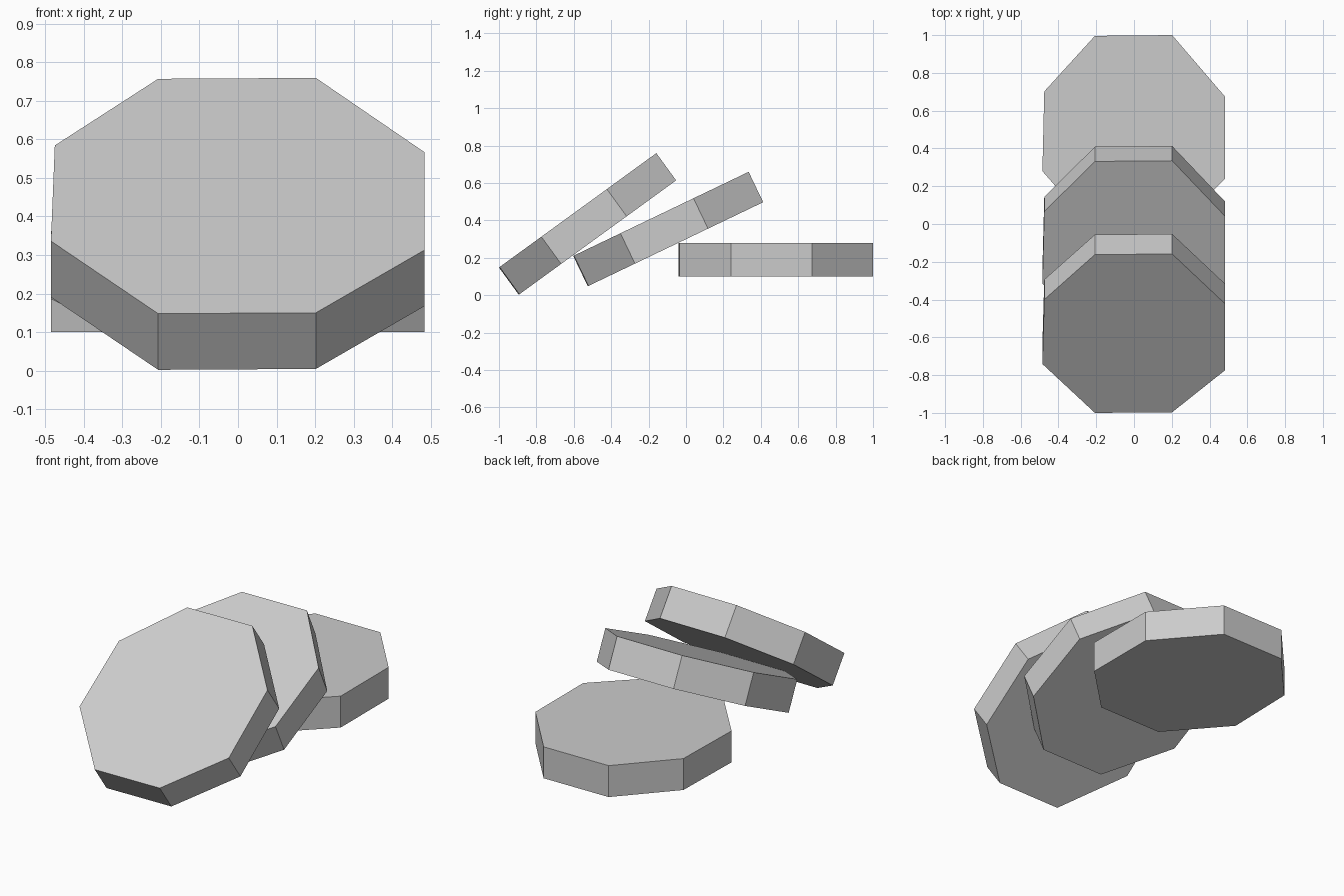
import bpy, bmesh, math

default = bpy.data.objects.get("Cube")
if default:
    bpy.data.objects.remove(default, do_unlink=True)

# Plain grey material
grey = bpy.data.materials.new("plain_grey")
grey.use_nodes = True
colour = (0.6, 0.6, 0.6, 1)
grey.diffuse_color = colour
grey.node_tree.nodes["Principled BSDF"].inputs["Base Color"].default_value = colour

# Slightly uneven octagon, measured from its front edge
OUTLINE = [(-0.207, 0), (0.202, 0.004), (0.483, 0.28), (0.483, 0.713),
           (0.202, 1.04), (-0.207, 1.036), (-0.475, 0.742), (-0.485, 0.32)]
THICKNESS = 0.18


def slab(name, y, z, tilt):
    """Octagonal slab whose top front edge sits at (y, z), tilted about x."""
    bm = bmesh.new()
    top = bm.faces.new([bm.verts.new((px, py, 0)) for px, py in OUTLINE])
    extruded = bmesh.ops.extrude_face_region(bm, geom=[top], use_keep_orig=True)
    lower = [v for v in extruded["geom"] if isinstance(v, bmesh.types.BMVert)]
    bmesh.ops.translate(bm, verts=lower, vec=(0, 0, -THICKNESS))
    bmesh.ops.recalc_face_normals(bm, faces=bm.faces)
    mesh = bpy.data.meshes.new(name)
    bm.to_mesh(mesh)
    bm.free()
    mesh.materials.append(grey)
    obj = bpy.data.objects.new(name, mesh)
    obj.location = (0, y, z)
    obj.rotation_euler.x = math.radians(tilt)
    bpy.context.collection.objects.link(obj)


# Fallen row: flat slab at the back, two leaning slabs in front
slab("back_slab", -0.04, 0.28, 0)
slab("middle_slab", -0.603, 0.21, 25.6)
slab("front_slab", -1.0, 0.148, 36)
